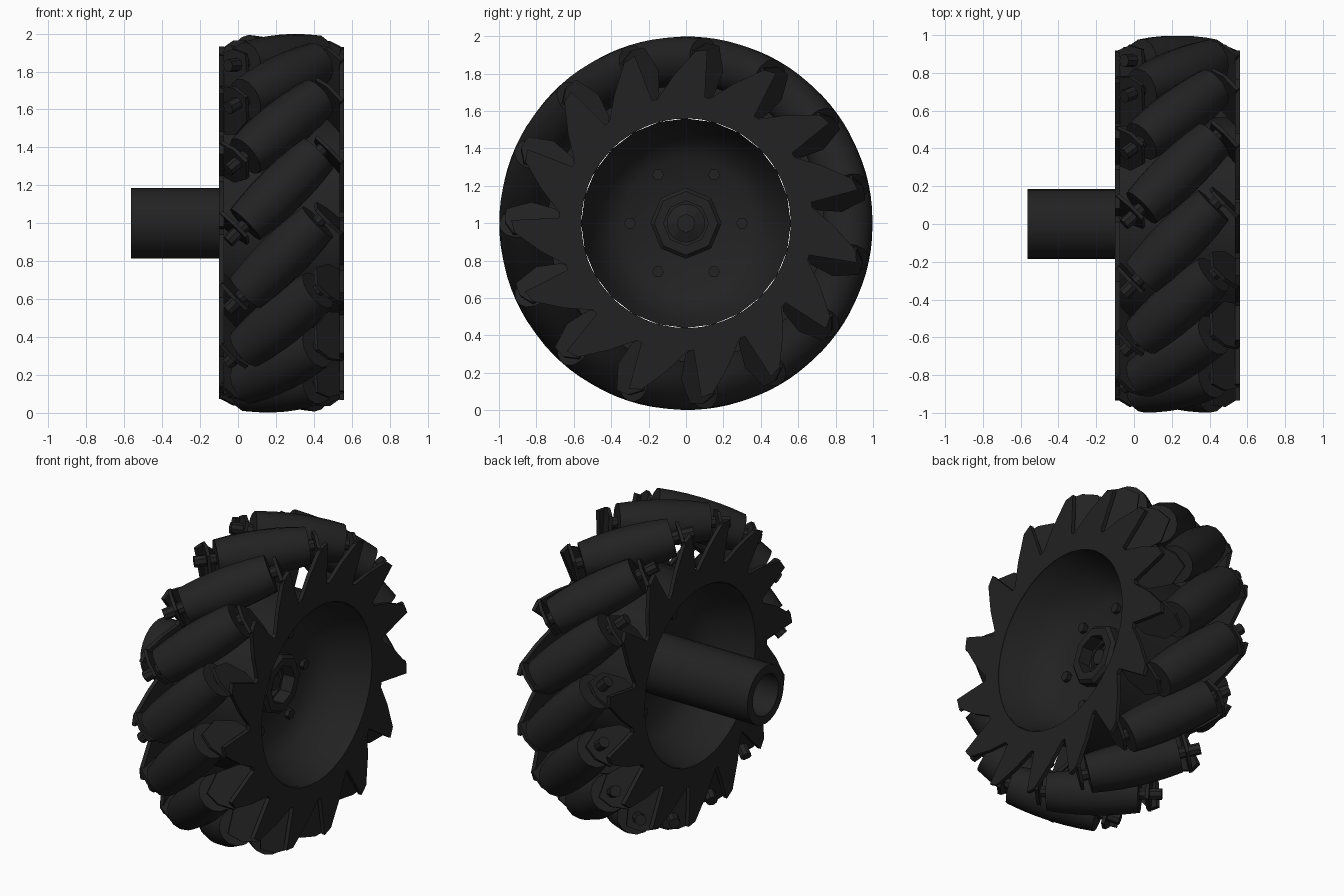
import bpy, bmesh
from math import sin, cos, pi, radians, sqrt
from mathutils import Matrix, Vector

if "Cube" in bpy.data.objects:
    bpy.data.objects.remove(bpy.data.objects["Cube"])

N = 15                      # rollers round the wheel
CX, HALF = 0.23, 0.33       # middle of the wheel and half its width
RC = 0.865                  # radius of the roller centres

mat = bpy.data.materials.new("dark_rubber")
mat.diffuse_color = (0.016, 0.016, 0.016, 1)
mat.use_nodes = True
mat.node_tree.nodes["Principled BSDF"].inputs["Base Color"].default_value = mat.diffuse_color


def make_mesh(name, verts, faces):
    me = bpy.data.meshes.new(name)
    me.from_pydata(verts, [], faces)
    bm = bmesh.new()
    bm.from_mesh(me)
    bmesh.ops.remove_doubles(bm, verts=bm.verts, dist=1e-5)
    bmesh.ops.recalc_face_normals(bm, faces=bm.faces)
    bm.to_mesh(me)
    bm.free()
    me.materials.append(mat)
    return me


def place(name, me, matrix=Matrix.Translation((0, 0, 1)), smooth=False):
    ob = bpy.data.objects.new(name, me)
    bpy.context.collection.objects.link(ob)
    ob.matrix_world = matrix
    if smooth:
        bpy.ops.object.select_all(action='DESELECT')
        ob.select_set(True)
        bpy.context.view_layer.objects.active = ob
        bpy.ops.object.shade_smooth_by_angle(angle=radians(35))
    return ob


def lathe(name, profile, seg):
    """Spin (x, radius) points round the x axis."""
    verts, faces, n = [], [], len(profile)
    for k in range(seg):
        a = 2 * pi * k / seg
        verts += [(x, r * cos(a), r * sin(a)) for x, r in profile]
        j = (k + 1) % seg
        for i in range(n - 1):
            faces.append((k * n + i, k * n + i + 1, j * n + i + 1, j * n + i))
    return make_mesh(name, verts, faces)


def polar(x, r, deg):
    return (x, r * cos(radians(deg)), r * sin(radians(deg)))


# Slanted roller frames: local x is the roller axis, local z points outwards
def roller_frame(k):
    a = 2 * pi * k / N
    R = Vector((0, cos(a), sin(a)))
    T = Vector((0, -sin(a), cos(a)))
    A = (Vector((1, 0, 0)) - T) / sqrt(2)
    L = (Vector((1, 0, 0)) + T) / sqrt(2)
    m = Matrix((A, L, R)).transposed().to_4x4()
    m.translation = Vector((CX, 0, 1)) + R * RC
    return m


# Barrel roller whose crown follows the wheel's outer circle
barrel = [(s, 1 - sqrt(RC ** 2 + s * s / 2)) for s in
          (-0.27, -0.18, -0.09, 0, 0.09, 0.18, 0.27)]
roller_me = lathe("roller", [(-0.27, 0)] + barrel + [(0.27, 0)], 14)
# The pin shows only past the left end
pin_me = lathe("roller_pin", [(-0.40, 0), (-0.40, 0.035), (0.33, 0.035), (0.33, 0)], 8)

# Folded tab that holds one roller end, square to the roller axis
tab_pts = [(-0.07, -0.08), (0.02, -0.20), (0.13, -0.24), (0.13, 0.05), (0.03, 0.08), (-0.06, 0.06)]


def tab_mesh(side):
    v = [(side * s, side * l, r) for s in (0.31, 0.33) for l, r in tab_pts]
    n = len(tab_pts)
    f = [tuple(range(n)), tuple(range(n, 2 * n))]
    f += [(i, (i + 1) % n, n + (i + 1) % n, n + i) for i in range(n)]
    return make_mesh("roller_tab", v, f)


tabs = [tab_mesh(1), tab_mesh(-1)]
for k in range(N):
    m = roller_frame(k)
    place("roller", roller_me, m, smooth=(k == 0))
    place("roller_pin", pin_me, m)
    for t in tabs:
        place("roller_tab", t, m)

# Saw-toothed side plates; the left one is the right one turned half round
teeth = [(-1.5, 0.68), (0, 0.935), (4, 0.92), (12, 0.79), (20, 0.68)]
for side, label in ((1, "right"), (-1, "left")):
    outer, inner = [], []
    for k in range(N):
        for da, r in teeth:
            ang = side * (-13 + 360 / N * k + da)
            outer.append((ang, r))
            inner.append((ang, 0.56))
    n = len(outer)
    verts, faces = [], []
    for x in (HALF, HALF - 0.025):
        verts += [polar(CX + side * x, r, a) for a, r in outer + inner]
    for i in range(n):
        j = (i + 1) % n
        for b in (0, 2 * n):
            faces.append((b + i, b + j, b + n + j, b + n + i))
        for b in (0, n):
            faces.append((b + i, b + j, b + 2 * n + j, b + 2 * n + i))
    place(label + "_toothed_plate", make_mesh(label + "_toothed_plate", verts, faces))

# Drum between the plates, and the dish sunk into both of its sides
place("wheel_drum", lathe("wheel_drum", [(-0.09, 0.565), (0.55, 0.565)], 24), smooth=True)
dish = [(0.555, 0.56), (0.42, 0.51), (0.31, 0.44), (0.25, 0.35), (0.24, 0.10)]
dish += [(2 * CX - x, r) for x, r in reversed(dish)]
place("wheel_dish", lathe("wheel_dish", dish, 24), smooth=True)

# Hollow axle sleeve with a raised hub collar
place("axle_sleeve", lathe("axle_sleeve", [
    (0.20, 0.185), (-0.565, 0.185), (-0.565, 0.13), (-0.30, 0.13), (-0.30, 0)], 24), smooth=True)
place("hub_collar", lathe("hub_collar", [
    (0.23, 0.19), (0.30, 0.19), (0.32, 0.17), (0.32, 0.12), (0.20, 0.12)], 8))
place("axle_end", lathe("axle_end", [
    (0.20, 0.13), (0.23, 0.05), (0.27, 0.05), (0.27, 0)], 8))

# Ring of hub bolts on both faces of the web
bolt_me = lathe("hub_bolt", [(-0.045, 0), (-0.045, 0.032), (0.045, 0.032), (0.045, 0)], 6)
for k in range(6):
    y, z = 0.30 * cos(pi * k / 3), 0.30 * sin(pi * k / 3)
    place("hub_bolt", bolt_me, Matrix.Translation((CX, y, 1 + z)))
